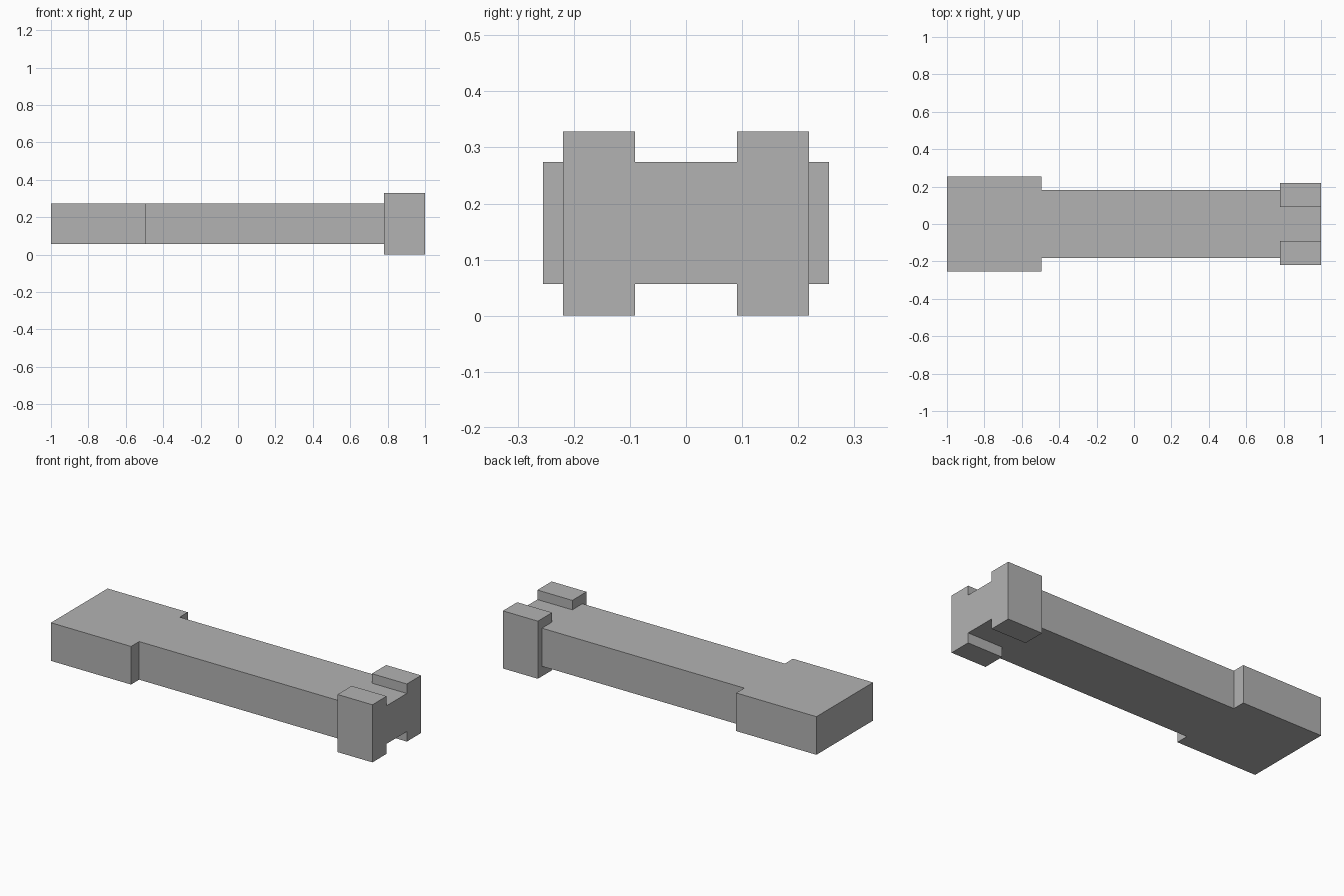
import bpy
import bmesh

cube = bpy.data.objects.get("Cube")
if cube:
    bpy.data.objects.remove(cube, do_unlink=True)

# One plain grey for the whole model
grey = bpy.data.materials.new("plain_grey")
grey.use_nodes = True
colour = (0.45, 0.45, 0.45, 1)
grey.diffuse_color = colour
grey.node_tree.nodes["Principled BSDF"].inputs["Base Color"].default_value = colour


def prism(name, outline, bottom, top):
    """Extrude an xy outline upwards into a closed solid."""
    bm = bmesh.new()
    base = bm.faces.new([bm.verts.new((x, y, bottom)) for x, y in outline])
    risen = bmesh.ops.extrude_face_region(bm, geom=[base], use_keep_orig=True)["geom"]
    verts = [v for v in risen if isinstance(v, bmesh.types.BMVert)]
    bmesh.ops.translate(bm, verts=verts, vec=(0, 0, top - bottom))
    bmesh.ops.recalc_face_normals(bm, faces=bm.faces)
    mesh = bpy.data.meshes.new(name)
    bm.to_mesh(mesh)
    bm.free()
    mesh.materials.append(grey)
    obj = bpy.data.objects.new(name, mesh)
    bpy.context.collection.objects.link(obj)
    return obj


# Beam with a wide end block, outlined on one side and mirrored
half = [(-1, 0.255), (-0.495, 0.255), (-0.495, 0.182), (1, 0.182)]
outline = half + [(x, -y) for x, y in reversed(half)]
body = prism("stepped_beam", outline, 0.057, 0.274)

# Two tall jaws at the other end, joined to the beam
for side, name in ((1, "back_jaw"), (-1, "front_jaw")):
    inner, outer = 0.091 * side, 0.219 * side
    jaw = prism(name, [(0.78, inner), (1, inner), (1, outer), (0.78, outer)], 0, 0.328)
    jaw.hide_render = True
    union = body.modifiers.new(name, "BOOLEAN")
    union.operation = "UNION"
    union.solver = "EXACT"
    union.object = jaw

# Apply the joins, then drop the loose jaws
bpy.context.view_layer.update()
graph = bpy.context.evaluated_depsgraph_get()
joined = bpy.data.meshes.new_from_object(body.evaluated_get(graph))
body.modifiers.clear()
body.data = joined
for name in ("back_jaw", "front_jaw"):
    bpy.data.objects.remove(bpy.data.objects[name], do_unlink=True)

# Merge coplanar faces for clean flat sides
bm = bmesh.new()
bm.from_mesh(joined)
bmesh.ops.dissolve_limit(bm, angle_limit=0.01, verts=bm.verts, edges=bm.edges)
bm.to_mesh(joined)
bm.free()
